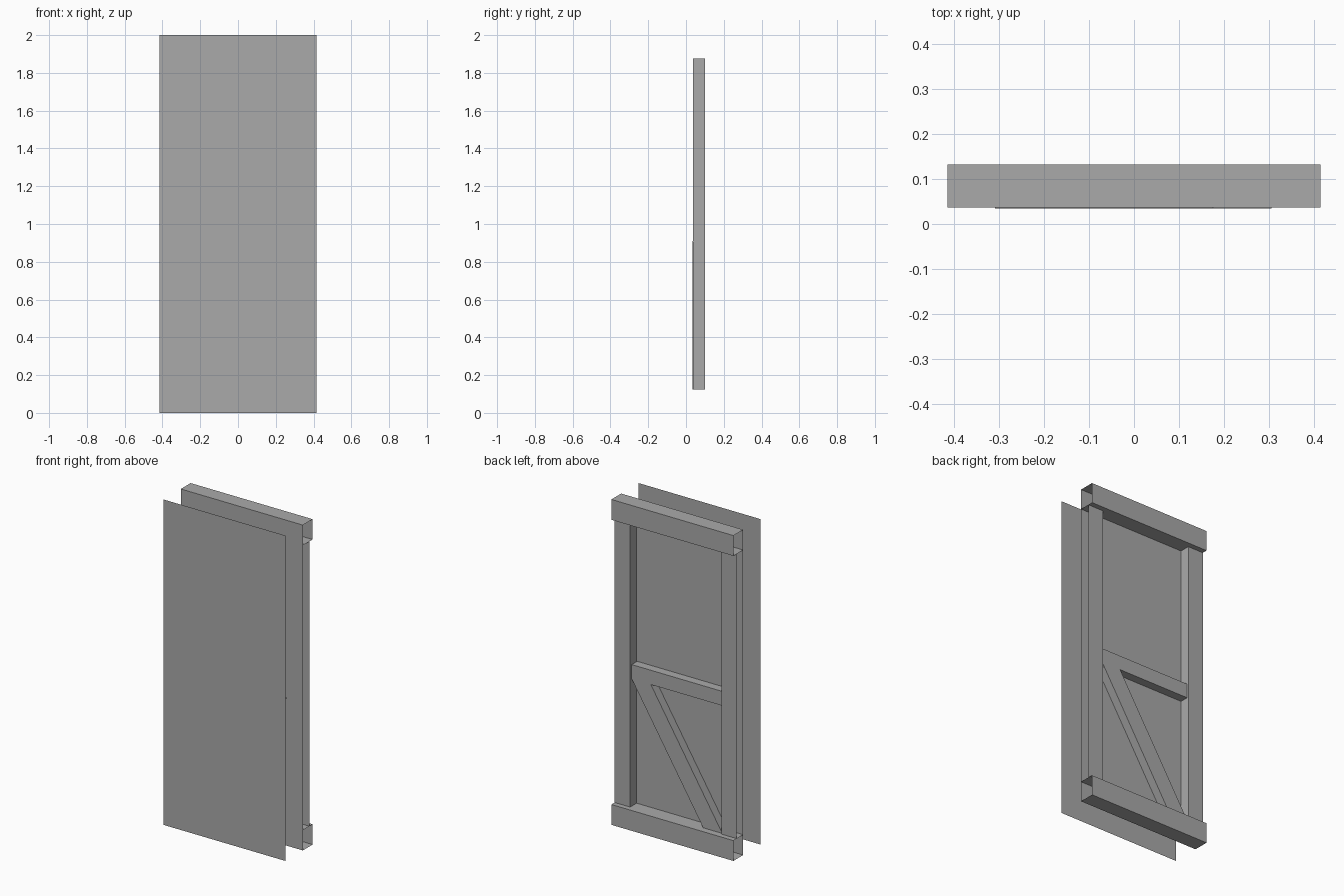
import bpy
import bmesh
from mathutils import Vector

cube = bpy.data.objects.get("Cube")
if cube:
    bpy.data.objects.remove(cube, do_unlink=True)

grey = bpy.data.materials.new("plain_grey")
grey.use_nodes = True
colour = (0.4, 0.4, 0.4, 1)
grey.diffuse_color = colour
grey.node_tree.nodes["Principled BSDF"].inputs["Base Color"].default_value = colour

HALF_W, HEIGHT = 0.415, 2.0
PANEL_Y, FRAME_Y, RAIL_BACK = -0.132, 0.037, 0.132
STILE_BACK, BRACE_FRONT, BRACE_BACK = 0.1, 0.034, 0.09
RAIL_H, STILE_IN = 0.125, 0.31
MID_LOW, MID_HIGH = 0.91, 0.998
BRACE_L, BRACE_R, BRACE_W = 0.306, -0.31, 0.13


def extrude(name, outline, sweep, solid=False):
    """Sweep an outline along a vector: an open strip, or a closed capped solid."""
    bm = bmesh.new()
    near = [bm.verts.new(p) for p in outline]
    far = [bm.verts.new(Vector(p) + Vector(sweep)) for p in outline]
    n = len(outline)
    for i in range(n if solid else n - 1):
        j = (i + 1) % n
        bm.faces.new((near[i], near[j], far[j], far[i]))
    if solid:
        bm.faces.new(near)
        bm.faces.new(far)
    bmesh.ops.recalc_face_normals(bm, faces=bm.faces)
    mesh = bpy.data.meshes.new(name)
    bm.to_mesh(mesh)
    bm.free()
    mesh.materials.append(grey)
    obj = bpy.data.objects.new(name, mesh)
    bpy.context.collection.objects.link(obj)


# Loose front sheet and the full sheet backing the frame
for name, y in (("front_panel", PANEL_Y), ("frame_panel", FRAME_Y)):
    extrude(name, [(-HALF_W, y, 0), (HALF_W, y, 0)], (0, 0, HEIGHT))

# Top and bottom rails: channels closed by the frame panel, open at both ends
for name, z in (("bottom_rail", 0), ("top_rail", HEIGHT - RAIL_H)):
    outline = [(-HALF_W, y, z + h) for y, h in
               ((FRAME_Y, 0), (RAIL_BACK, 0), (RAIL_BACK, RAIL_H), (FRAME_Y, RAIL_H))]
    extrude(name, outline, (2 * HALF_W, 0, 0))

# Upright stiles: inner side and back only, open on the outer side
for name, side in (("left_stile", 1), ("right_stile", -1)):
    outline = [(side * x, y, RAIL_H) for x, y in
               ((STILE_IN, FRAME_Y), (STILE_IN, STILE_BACK), (HALF_W, STILE_BACK))]
    extrude(name, outline, (0, 0, HEIGHT - 2 * RAIL_H))

# Middle rail: a channel against the frame panel
outline = [(BRACE_R, y, z) for y, z in
           ((FRAME_Y, MID_LOW), (BRACE_BACK, MID_LOW),
            (BRACE_BACK, MID_HIGH), (FRAME_Y, MID_HIGH))]
extrude("middle_rail", outline, (BRACE_L - BRACE_R, 0, 0))

# Diagonal brace in the lower bay
outline = [(x, BRACE_FRONT, z) for x, z in
           ((BRACE_L, MID_LOW), (BRACE_L - BRACE_W, MID_LOW),
            (BRACE_R, RAIL_H), (BRACE_R + BRACE_W, RAIL_H))]
extrude("diagonal_brace", outline, (0, BRACE_BACK - BRACE_FRONT, 0), solid=True)
